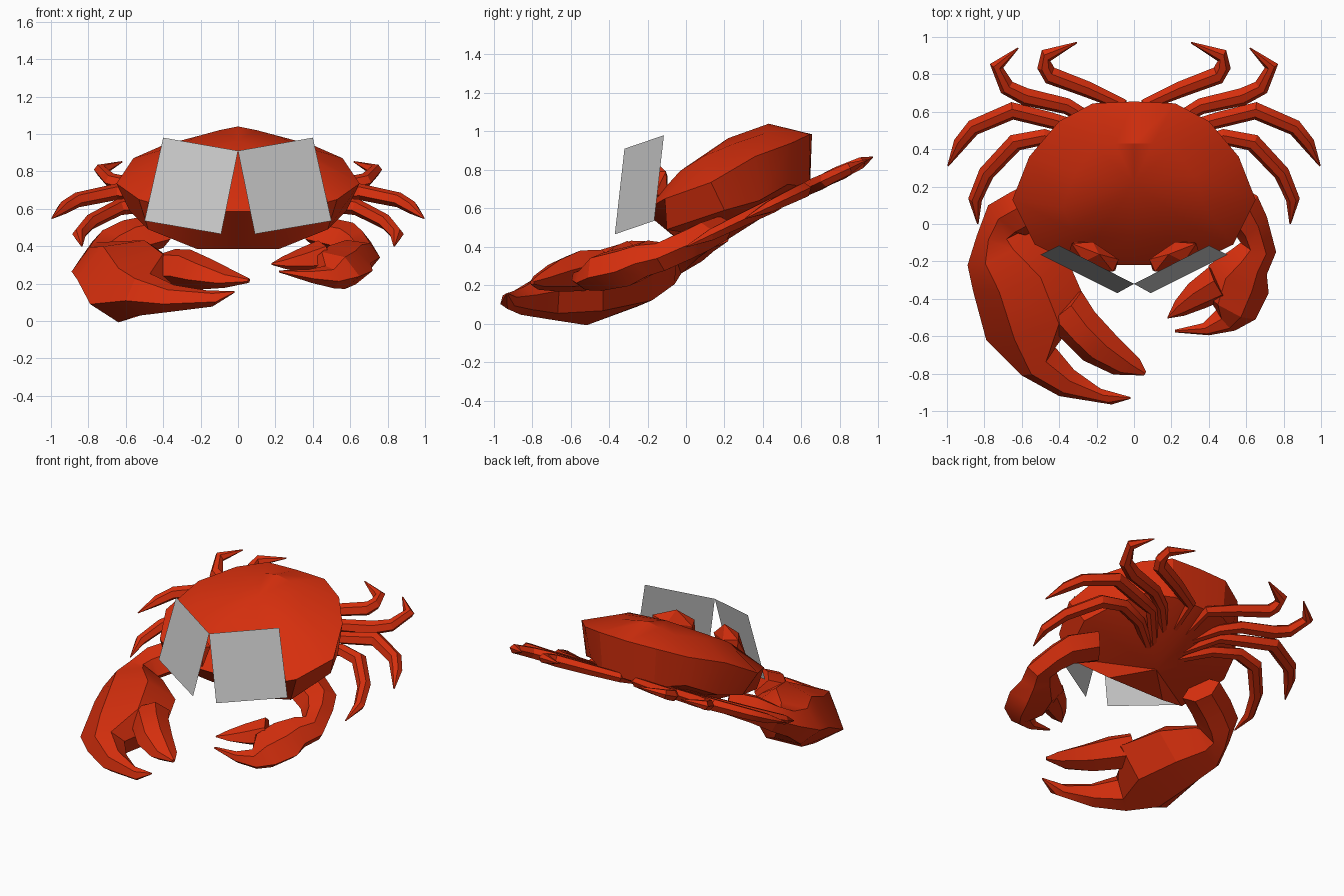
import bpy, bmesh, math
from mathutils import Vector, Matrix

if "Cube" in bpy.data.objects:
    bpy.data.objects.remove(bpy.data.objects["Cube"])


def material(name, color):
    m = bpy.data.materials.new(name)
    m.diffuse_color = (*color, 1)
    m.use_nodes = True
    m.node_tree.nodes["Principled BSDF"].inputs["Base Color"].default_value = m.diffuse_color
    return m


RED = material("shell_red", (0.67, 0.028, 0.004))
GREY = material("plate_grey", (0.60, 0.60, 0.60))


def make(name, bm, mat, recalc=True):
    if recalc:
        bmesh.ops.recalc_face_normals(bm, faces=bm.faces)
    me = bpy.data.meshes.new(name)
    bm.to_mesh(me)
    bm.free()
    me.materials.append(mat)
    ob = bpy.data.objects.new(name, me)
    bpy.context.collection.objects.link(ob)
    bpy.ops.object.select_all(action='DESELECT')
    ob.select_set(True)
    bpy.context.view_layer.objects.active = ob
    bpy.ops.object.shade_smooth_by_angle(angle=math.radians(25))
    return ob


def bridge(bm, a, b):
    n = len(a)
    for i in range(n):
        bm.faces.new((a[i], a[(i + 1) % n], b[(i + 1) % n], b[i]))


def fan(bm, ring, point):
    c = bm.verts.new(point)
    for i in range(len(ring)):
        bm.faces.new((ring[i], ring[(i + 1) % len(ring)], c))


# Limb lofted through six-sided sections: two edge points, mid height, half thickness, tilt
def limb(name, sections, side=1):
    bm = bmesh.new()
    rings = []
    for x1, y1, x2, y2, z, h, *tilt in sections:
        ym = (y1 + y2) / 2
        slope = tilt[0] if tilt else .42
        ring = []
        for t, k in ((0, 0), (.28, 1), (.72, 1), (1, 0), (.72, -1), (.28, -1)):
            x, y = x1 + (x2 - x1) * t, y1 + (y2 - y1) * t
            ring.append(bm.verts.new((side * x, y - .35 * h * k, z + slope * (y - ym) + h * k)))
        rings.append(ring)
    for a, b in zip(rings, rings[1:]):
        bridge(bm, a, b)
    bm.faces.new(rings[0])
    bm.faces.new(rings[-1])
    return make(name, bm, RED)


# Carapace: half loops mirrored into closed rings
def full_loop(bm, half):
    pts = half + [(-x, y, z) for x, y, z in reversed(half[1:-1])]
    return [bm.verts.new(p) for p in pts]


crown = [(0, .43, 1.04), (.10, .43, 1.02), (.21, .41, .99), (.32, .26, .94),
         (.38, .09, .87), (.33, -.03, .795), (.2, -.07, .75), (0, -.07, .75)]
rim = [(0, .655, .985), (.22, .645, .985), (.40, .55, .94), (.56, .36, .87),
       (.65, .13, .735), (.53, -.11, .65), (.30, -.22, .585), (0, -.22, .585)]
belly = [(0, .645, .71), (.2, .64, .71), (.37, .53, .725), (.51, .38, .64),
         (.58, .20, .59), (.48, -.10, .49), (.22, .02, .385), (0, .02, .385)]
bm = bmesh.new()
loops = [full_loop(bm, h) for h in (crown, rim, belly)]
bridge(bm, loops[0], loops[1])
bridge(bm, loops[1], loops[2])
fan(bm, loops[0], (0, .22, .965))
fan(bm, loops[2], (0, .22, .44))
make("carapace", bm, RED)

# Walking legs: centre paths in the tilted leg plane, tapering to a point
LEGS = {
    "first_leg": [(.10, .27), (.30, .41), (.48, .465), (.635, .435), (.79, .27), (.85, .13), (.835, 0)],
    "second_leg": [(.10, .32), (.28, .51), (.45, .555), (.65, .605), (.86, .515), (.93, .43), (.995, .31)],
    "third_leg": [(.08, .40), (.24, .56), (.36, .63), (.58, .68), (.68, .73), (.735, .845), (.62, .94)],
    "fourth_leg": [(.05, .46), (.07, .64), (.25, .72), (.45, .795), (.475, .84), (.47, .90), (.305, .97)],
}
WIDTH = (.03, .037, .043, .047, .043, .037, .004)
for name, path in LEGS.items():
    secs = []
    for i, (x, y) in enumerate(path):
        a = Vector(path[max(i - 1, 0)])
        b = Vector(path[min(i + 1, len(path) - 1)])
        d = (b - a).normalized() * WIDTH[i]
        secs.append((x - d.y, y + d.x, x + d.y, y - d.x, .40 + .48 * y, WIDTH[i] * .75))
    for side, label in ((1, "right_"), (-1, "left_")):
        limb(label + name, secs, side)

# Large claw: arm, palm and fixed finger, then the movable finger
limb("large_claw", [
    (-.50, .25, -.36, .05, .48, .07), (-.66, .17, -.50, -.02, .44, .08),
    (-.78, .10, -.58, -.06, .39, .08), (-.84, -.06, -.62, -.05, .34, .08),
    (-.89, -.22, -.55, -.05, .30, .11), (-.86, -.36, -.36, -.18, .26, .155),
    (-.79, -.62, -.25, -.43, .175, .145, .9), (-.60, -.81, -.42, -.66, .14, .10),
    (-.40, -.92, -.32, -.78, .12, .06), (-.12, -.965, -.18, -.88, .12, .035),
    (-.02, -.935, -.02, -.925, .155, .004)])
limb("large_claw_finger", [
    (-.48, -.52, -.28, -.36, .28, .09), (-.36, -.64, -.21, -.47, .275, .09),
    (-.27, -.73, -.10, -.59, .25, .07), (-.11, -.805, .03, -.72, .22, .035),
    (.05, -.81, .065, -.79, .215, .01)])

# Small claw
limb("small_claw", [
    (.50, .25, .36, .05, .48, .06), (.66, .15, .50, -.02, .44, .07),
    (.71, .04, .55, -.07, .40, .07), (.76, -.15, .57, -.10, .35, .07),
    (.71, -.27, .53, -.13, .34, .08), (.72, -.37, .40, -.22, .30, .09),
    (.65, -.51, .37, -.36, .27, .085), (.54, -.57, .44, -.46, .235, .05),
    (.40, -.595, .37, -.53, .24, .03), (.22, -.58, .22, -.565, .265, .004)])
limb("small_claw_finger", [
    (.50, -.40, .40, -.23, .34, .075), (.38, -.45, .29, -.32, .32, .05),
    (.27, -.49, .22, -.41, .31, .025), (.18, -.505, .18, -.495, .305, .004)])

# Eyes: low-poly bumps flattened against the backs of the tilted plates
corners = [Vector(p) for p in ((0, -.32, .91), (.09, -.37, .465), (.5, -.165, .535), (.4, -.115, .98))]
across = (corners[2] - corners[1]).normalized()
back = (corners[0] - corners[1]).cross(across).normalized()
if back.y < 0:
    back = -back
up = across.cross(back)
if up.z < 0:
    up = -up
basis = Matrix((across * .165, back * .07, up * .14)).transposed()
center = sum(corners, Vector()) / 4 + back * .075
for s, label in ((1, "right_"), (-1, "left_")):
    bm = bmesh.new()
    bmesh.ops.create_icosphere(bm, subdivisions=1, radius=1)
    for v in bm.verts:
        p = center + basis @ v.co
        v.co = (s * p.x, p.y, p.z)
    make(label + "eye", bm, RED)
    # Flat tilted plate in front of the eye
    bm = bmesh.new()
    order = corners if s > 0 else corners[::-1]
    bm.faces.new([bm.verts.new((s * c.x, c.y, c.z)) for c in order])
    make(label + "eye_plate", bm, GREY, False)
